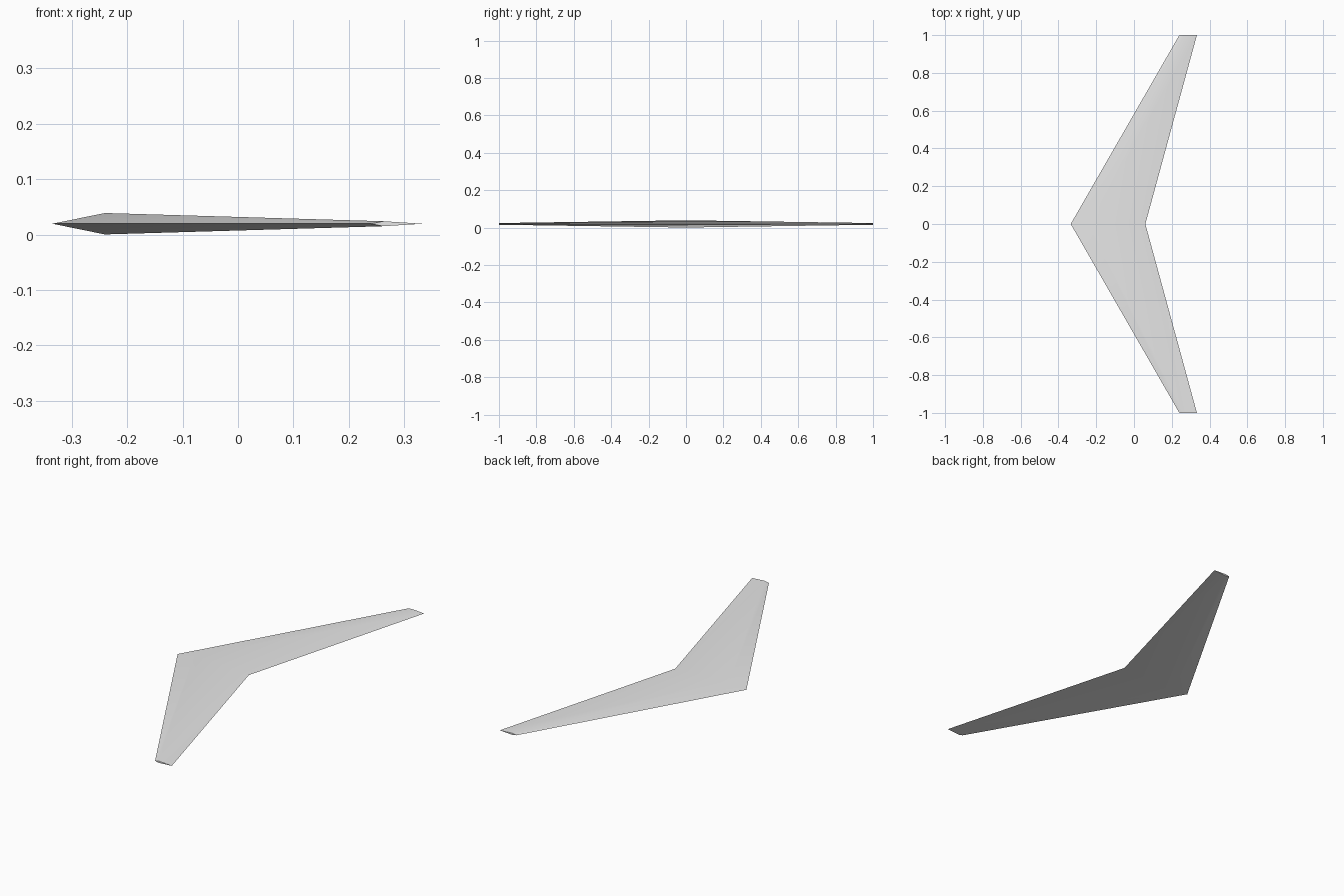
import bpy
import bmesh
from math import radians

cube = bpy.data.objects.get("Cube")
if cube:
    bpy.data.objects.remove(cube, do_unlink=True)

# Single light grey material
grey = bpy.data.materials.new("light_grey")
grey.use_nodes = True
color = (0.8, 0.8, 0.8, 1)
grey.diffuse_color = color
grey.node_tree.nodes["Principled BSDF"].inputs["Base Color"].default_value = color

MID_Z = 0.0195


def section(bm, y, lead, trail, half):
    """Diamond aerofoil: leading edge, crest, trailing edge, keel."""
    crest = lead + 0.24 * (trail - lead)
    points = [(lead, 0), (crest, half), (trail, 0), (crest, -half)]
    return [bm.verts.new((x, y, MID_Z + z)) for x, z in points]


# Swept wing lofted from tip to root to tip
bm = bmesh.new()
tip = (0.24, 0.333, 0.0045)
root = (-0.335, 0.06, 0.0193)
rings = [section(bm, -1, *tip), section(bm, 0, *root), section(bm, 1, *tip)]
for a, b in zip(rings, rings[1:]):
    for i in range(4):
        j = (i + 1) % 4
        bm.faces.new((a[i], a[j], b[j], b[i]))

# Closed wing tips
bm.faces.new(rings[0])
bm.faces.new(rings[2])
bmesh.ops.recalc_face_normals(bm, faces=bm.faces)

mesh = bpy.data.meshes.new("swept_wing")
bm.to_mesh(mesh)
bm.free()
mesh.materials.append(grey)
wing = bpy.data.objects.new("swept_wing", mesh)
bpy.context.collection.objects.link(wing)

# Soft crest, crisp leading and trailing edges
bpy.ops.object.select_all(action="DESELECT")
wing.select_set(True)
bpy.context.view_layer.objects.active = wing
bpy.ops.object.shade_smooth_by_angle(angle=radians(30))
